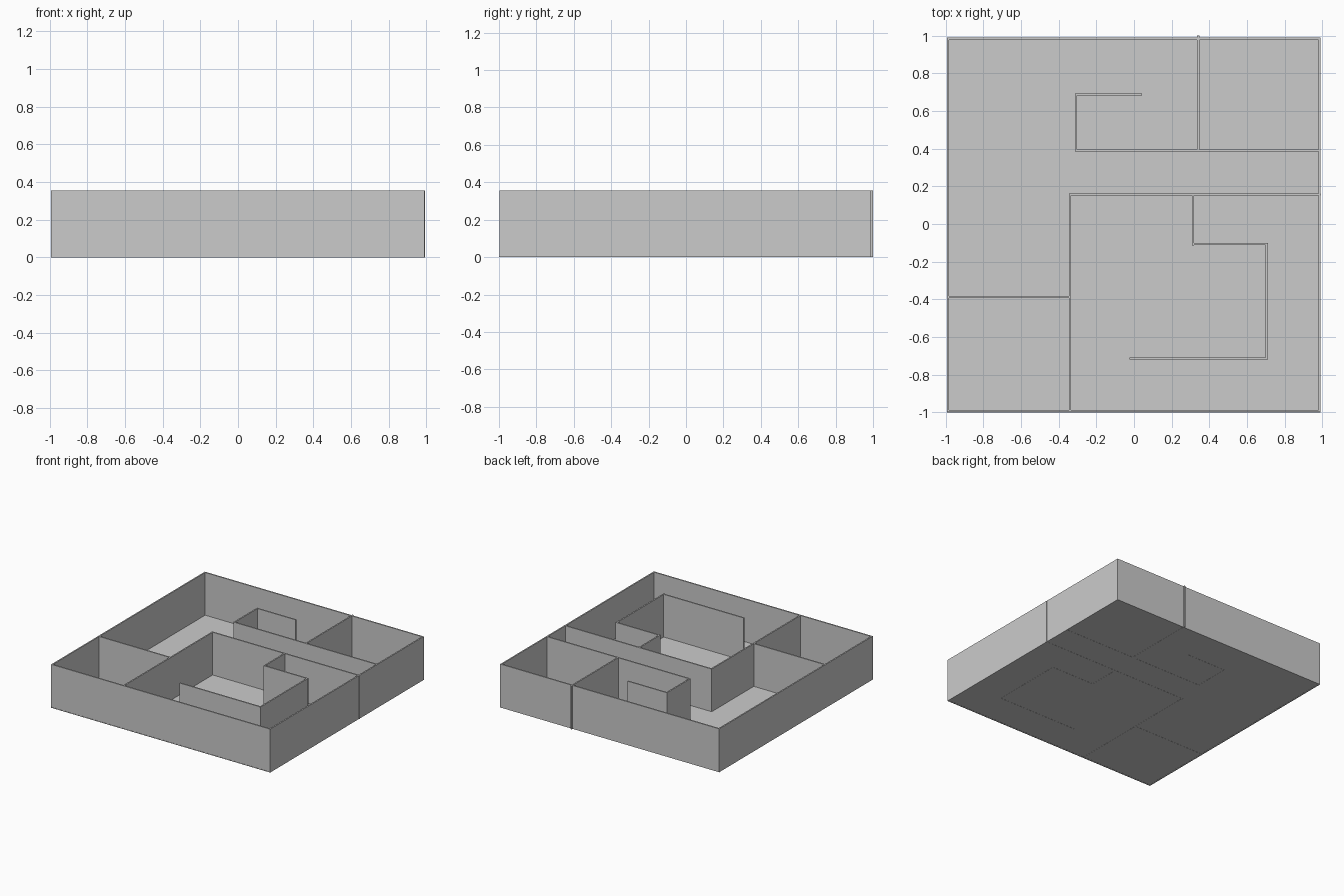
import bpy

if "Cube" in bpy.data.objects:
    bpy.data.objects.remove(bpy.data.objects["Cube"])

T = 0.011      # wall thickness
H = 0.355      # wall height


def box(name, x0, x1, y0, y1, z0, z1):
    bpy.ops.mesh.primitive_cube_add(
        size=1, location=((x0 + x1) / 2, (y0 + y1) / 2, (z0 + z1) / 2))
    ob = bpy.context.object
    ob.name = name
    ob.scale = (x1 - x0, y1 - y0, z1 - z0)
    bpy.ops.object.transform_apply(location=False, rotation=False, scale=True)
    return ob


def wall_x(name, x0, x1, y):
    """Wall running along x, centred on y."""
    box(name, x0, x1, y - T / 2, y + T / 2, 0, H)


def wall_y(name, x, y0, y1):
    """Wall running along y, centred on x."""
    box(name, x - T / 2, x + T / 2, y0, y1, 0, H)


# Thin floor slab
box("floor", -0.991, 0.989, -0.999, 0.986, 0.001, 0.006)

# Outer walls
wall_x("outer_wall_front", -0.993, 0.990, -0.992)
wall_x("outer_wall_back", -0.993, 0.990, 0.983)
wall_y("outer_wall_left", -0.987, -0.997, 0.988)
wall_y("outer_wall_right", 0.984, -0.997, 0.988)

# Back rooms and hooked partition
wall_y("back_room_divider", 0.341, 0.39, 1.0)
wall_x("corridor_back_wall", -0.312, 0.988, 0.391)
wall_y("back_hook_side", -0.307, 0.386, 0.693)
wall_x("back_hook_end", -0.312, 0.043, 0.687)

# Front rooms
wall_x("corridor_front_wall", -0.345, 0.993, 0.156)
wall_y("front_room_divider", -0.340, -0.99, 0.161)
wall_x("left_room_wall", -0.985, -0.340, -0.388)

# Stepped partition in the large front room
wall_y("front_step_short", 0.314, -0.114, 0.156)
wall_x("front_step_top", 0.309, 0.711, -0.107)
wall_y("front_step_side", 0.703, -0.722, -0.102)
wall_x("front_step_end", -0.024, 0.708, -0.714)
